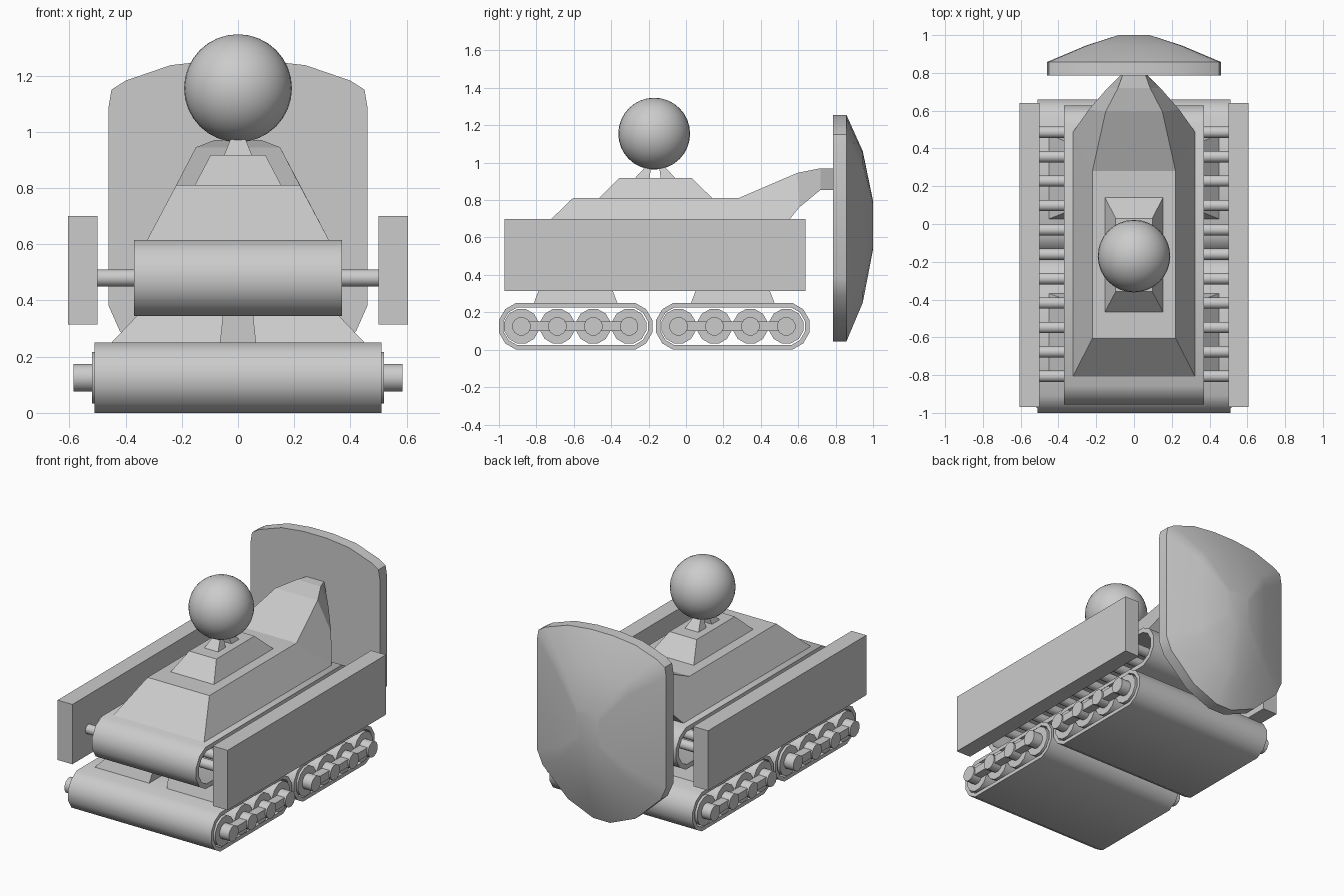
import bpy, bmesh, math
from mathutils import Matrix

if "Cube" in bpy.data.objects:
    bpy.data.objects.remove(bpy.data.objects["Cube"])


def make(name, verts, faces, smooth=None):
    bm = bmesh.new()
    vs = [bm.verts.new(v) for v in verts]
    for f in faces:
        bm.faces.new([vs[i] for i in f])
    bmesh.ops.recalc_face_normals(bm, faces=bm.faces)
    me = bpy.data.meshes.new(name)
    bm.to_mesh(me)
    bm.free()
    if smooth:
        me.shade_smooth()
        me.set_sharp_from_angle(angle=math.radians(smooth))
    ob = bpy.data.objects.new(name, me)
    bpy.context.collection.objects.link(ob)
    return ob


def loft(name, rings, caps=True, smooth=None):
    n, m = len(rings[0]), len(rings)
    verts = [v for r in rings for v in r]
    faces = [(k*n+i, k*n+(i+1) % n, ((k+1) % m)*n+(i+1) % n, ((k+1) % m)*n+i)
             for k in range(m-1 if caps else m) for i in range(n)]
    if caps:
        faces += [tuple(range(n)), tuple(range((m-1)*n, m*n))]
    return make(name, verts, faces, smooth)


def rect(x0, x1, y0, y1, z):
    return [(x0, y0, z), (x1, y0, z), (x1, y1, z), (x0, y1, z)]


def frustum(name, bottom, top):
    return loft(name, [rect(*bottom), rect(*top)])


def box(name, x0, x1, y0, y1, z0, z1):
    return frustum(name, (x0, x1, y0, y1, z0), (x0, x1, y0, y1, z1))


def roller(name, x0, x1, y, z, r, n=12):
    ring = [(y + r*math.cos(2*math.pi*(i+.5)/n), z + r*math.sin(2*math.pi*(i+.5)/n)) for i in range(n)]
    return loft(name, [[(x, a, b) for a, b in ring] for x in (x0, x1)], smooth=40)


def belt(name, y0, y1, zc, r, t, hw):
    # closed band with six-point rounded ends
    def oval(rad, x):
        R = rad / math.cos(math.radians(15))
        pts = [(y1 - r + R*math.cos(math.radians(a)), zc + R*math.sin(math.radians(a)))
               for a in range(-75, 76, 30)]
        pts += [(y0 + r + R*math.cos(math.radians(a)), zc + R*math.sin(math.radians(a)))
                for a in range(105, 256, 30)]
        return [(x, a, b) for a, b in pts]
    return loft(name, [oval(r, -hw), oval(r, hw), oval(r-t, hw), oval(r-t, -hw)],
                caps=False, smooth=35)


# lower tracks with wheels, hubs and connecting bars
for tag, y0 in (("front", -1.0), ("rear", -0.16)):
    belt(tag + "_track", y0, y0 + 0.82, 0.125, 0.125, 0.024, 0.51)
    for i in range(4):
        y = y0 + 0.12 + 0.192*i
        roller(f"{tag}_wheel_{i}", -0.52, 0.52, y, 0.125, 0.095)
        for s in (-1, 1):
            roller(f"{tag}_hub_{i}", s*0.51, s*0.585, y, 0.125, 0.05)
    for s in (-1, 1):
        box(tag + "_wheel_bar", s*0.51, s*0.575, y0 + 0.12, y0 + 0.696, 0.1, 0.15)
        # sloped supports between lower and upper belts
        c = y0 + 0.41
        frustum(tag + "_support", (s*0.063, s*0.455, c - 0.225, c + 0.225, 0.245),
                (s*0.052, s*0.355, c - 0.185, c + 0.185, 0.35))

# upper belt, cross rods and side plates
belt("upper_belt", -0.955, 0.628, 0.48, 0.135, 0.03, 0.37)
for i in range(11):
    roller(f"cross_rod_{i}", -0.51, 0.51, -0.806 + 0.1292*i, 0.48, 0.031)
for s in (-1, 1):
    box("side_plate", s*0.5, s*0.605, -0.97, 0.64, 0.315, 0.70)

# hull with tapering tail: y bottom, y top, z bottom, z top, half widths
sections = [(-.81, -.605, .612, .81, .325, .22), (.485, .28, .612, .81, .325, .22),
            (.605, .595, .76, .945, .24, .15), (.72, .72, .855, .97, .14, .085),
            (.79, .79, .855, .97, .07, .06)]
loft("hull", [[(-xb, yb, zb), (xb, yb, zb), (xt, yt, zt), (-xt, yt, zt)]
              for yb, yt, zb, zt, xb, xt in sections])

# turret base and two neck struts
frustum("turret_base", (-.155, .155, -.467, .143, .808), (-.097, .097, -.358, .03, .918))
for s in (-1, 1):
    c = -0.165
    frustum("neck_strut", (-.05, .05, c + s*.03, c + s*.11, .915),
            (-.02, .02, c + s*.02, c + s*.04, .99))

# ball
bm = bmesh.new()
bmesh.ops.create_uvsphere(bm, u_segments=32, v_segments=16, radius=0.192,
                          matrix=Matrix.Translation((0, -0.17, 1.155)))
me = bpy.data.meshes.new("ball")
bm.to_mesh(me)
bm.free()
me.shade_smooth()
bpy.context.collection.objects.link(bpy.data.objects.new("ball", me))

# domed rear shield
half = [(.08, 1.255), (.24, 1.237), (.40, 1.182), (.45, 1.15), (.46, 1.09),
        (.46, .38), (.42, .29), (.24, .12), (.06, .045)]
outline = half + [(-x, z) for x, z in reversed(half)]
layers = [(.785, 1, 1), (.858, 1, 1), (.945, .55, .67), (1.0, .18, .215)]
loft("rear_shield", [[(x*sx, y, .67 + (z - .67)*sz) for x, z in outline]
                     for y, sx, sz in layers], smooth=35)
